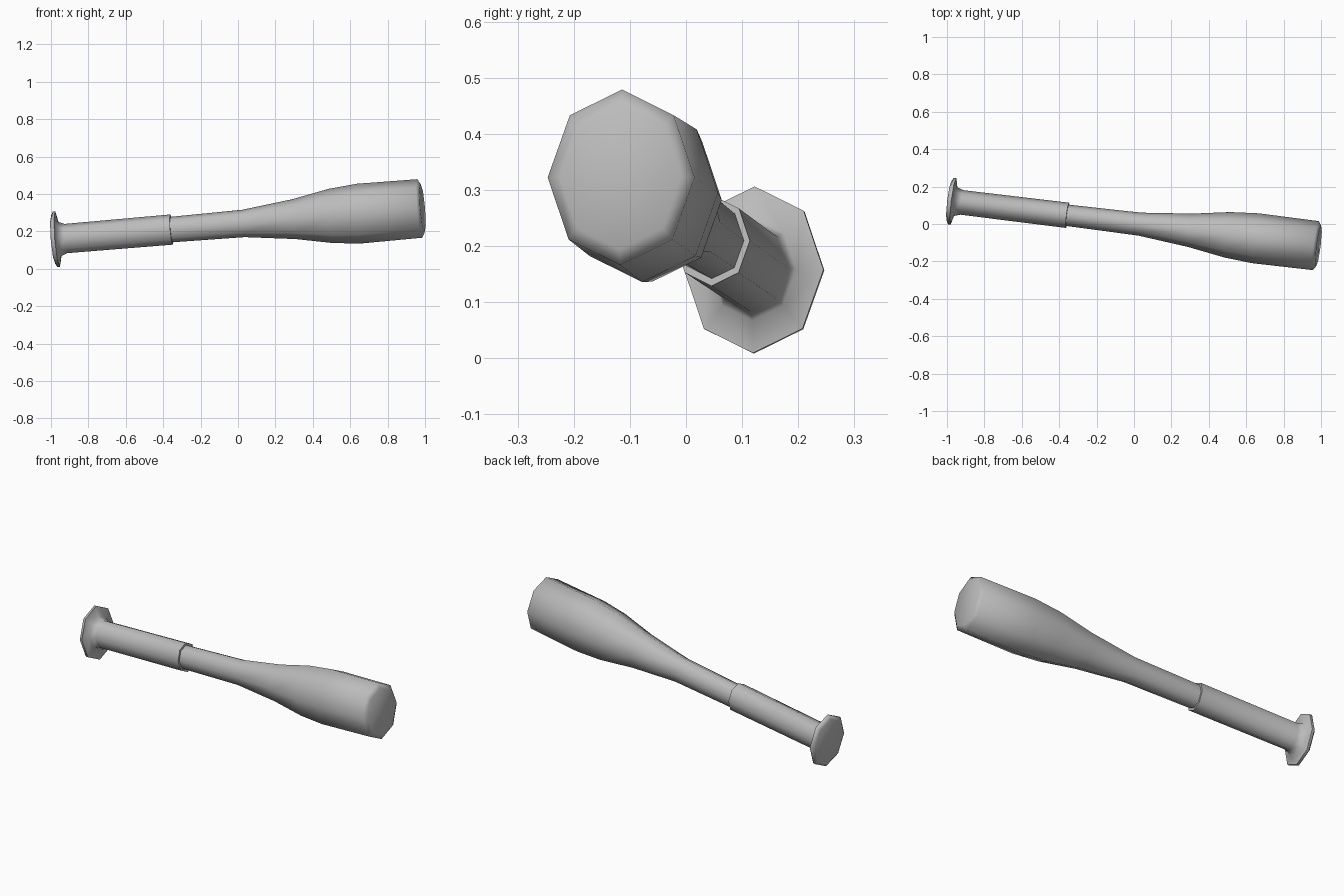
import bpy, bmesh, math
from mathutils import Vector

SIDES = 8
SQUASH = 0.84            # width relative to height
AXIS = Vector((1, -0.122, 0.085)).normalized()
MID = Vector((0, 0.003, 0.24))

if "Cube" in bpy.data.objects:
    bpy.data.objects.remove(bpy.data.objects["Cube"])

grey = bpy.data.materials.new("plain grey")
grey.use_nodes = True
colour = (0.5, 0.5, 0.5, 1)
grey.diffuse_color = colour
grey.node_tree.nodes["Principled BSDF"].inputs["Base Color"].default_value = colour

# Cross-section directions, square to the tilted axis
UP = (Vector((0, 0, 1)) - AXIS * AXIS.z).normalized()
SIDE = UP.cross(AXIS)


def turned_part(name, profile):
    """Sweep eight-sided rings along the axis; profile is (x, radius) pairs."""
    bm = bmesh.new()
    rings = []
    for x, r in profile:
        centre = MID + AXIS * (x / AXIS.x)
        ring = []
        for i in range(SIDES):
            a = math.tau * i / SIDES
            offset = UP * math.cos(a) + SIDE * math.sin(a) * SQUASH
            ring.append(bm.verts.new(centre + offset * r))
        rings.append(ring)
    for a, b in zip(rings, rings[1:]):
        for i in range(SIDES):
            j = (i + 1) % SIDES
            bm.faces.new((a[i], a[j], b[j], b[i]))
    bm.faces.new(rings[0])
    bm.faces.new(rings[-1])
    bmesh.ops.recalc_face_normals(bm, faces=bm.faces)
    mesh = bpy.data.meshes.new(name)
    bm.to_mesh(mesh)
    bm.free()
    mesh.materials.append(grey)
    obj = bpy.data.objects.new(name, mesh)
    bpy.context.collection.objects.link(obj)
    bpy.ops.object.select_all(action='DESELECT')
    obj.select_set(True)
    bpy.context.view_layer.objects.active = obj
    bpy.ops.object.shade_smooth_by_angle(angle=math.radians(75))


# Flared end knob and thicker grip sleeve
turned_part("knob_and_grip", [
    (-0.988, 0.13), (-0.978, 0.149), (-0.965, 0.149),
    (-0.954, 0.092), (-0.92, 0.0785), (-0.355, 0.081)])

# Slim shaft swelling into the barrel, with a softened tip
turned_part("shaft_and_barrel", [
    (-0.37, 0.068), (0.03, 0.0735), (0.3, 0.107), (0.5, 0.146),
    (0.65, 0.16), (0.972, 0.157), (0.987, 0.13)])
